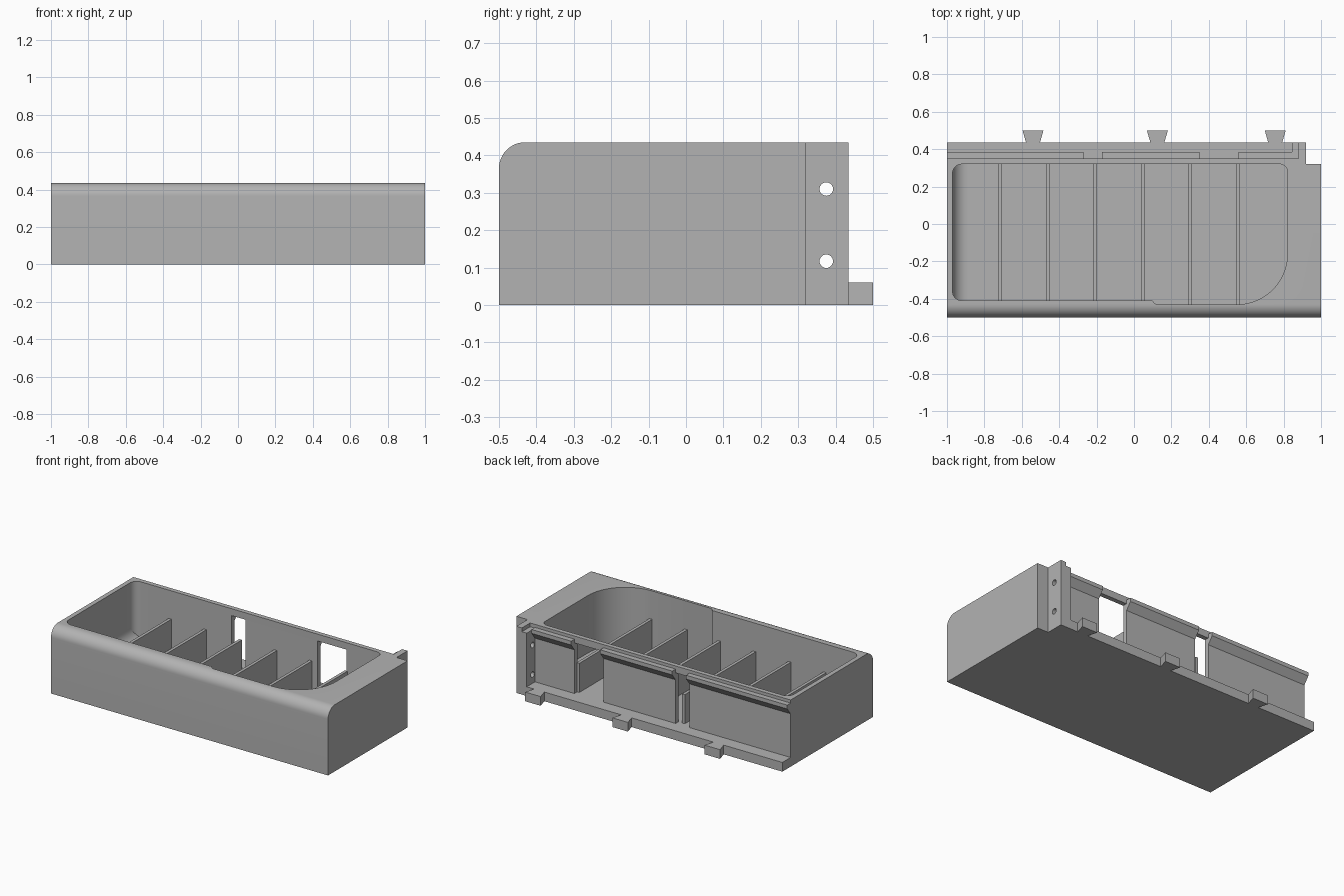
import bpy, bmesh, math
from mathutils import Vector

if "Cube" in bpy.data.objects:
    bpy.data.objects.remove(bpy.data.objects["Cube"])

GREY = (0.45, 0.45, 0.45, 1)
mat = bpy.data.materials.new("plain grey")
mat.use_nodes = True
mat.diffuse_color = GREY
mat.node_tree.nodes["Principled BSDF"].inputs["Base Color"].default_value = GREY

FLOOR, TOP = 0.06, 0.435
BACK = 0.35          # outer face of the rear wall
WINDOWS = [(-0.27, -0.17), (0.35, 0.56)]


def prism(name, points, axis, lo, hi):
    """Extrude a 2D outline along one axis; outline uses the other two in order."""
    def place(p, d):
        c = list(p)
        c.insert("xyz".index(axis), d)
        return Vector(c)
    bm = bmesh.new()
    face = bm.faces.new([bm.verts.new(place(p, lo)) for p in points])
    new = bmesh.ops.extrude_face_region(bm, geom=[face])["geom"]
    shift = place((0, 0), hi - lo)
    bmesh.ops.translate(bm, vec=shift, verts=[v for v in new if isinstance(v, bmesh.types.BMVert)])
    bmesh.ops.recalc_face_normals(bm, faces=bm.faces)
    mesh = bpy.data.meshes.new(name)
    bm.to_mesh(mesh)
    bm.free()
    mesh.materials.append(mat)
    ob = bpy.data.objects.new(name, mesh)
    bpy.context.collection.objects.link(ob)
    return ob


def box(name, x, y, z):
    return prism(name, [(x[0], y[0]), (x[1], y[0]), (x[1], y[1]), (x[0], y[1])], "z", *z)


def arc(cx, cy, r, start, end, n=8):
    angles = [math.radians(start + (end - start) * i / n) for i in range(n + 1)]
    return [(cx + r * math.cos(a), cy + r * math.sin(a)) for a in angles]


def activate(ob):
    bpy.ops.object.select_all(action="DESELECT")
    ob.select_set(True)
    bpy.context.view_layer.objects.active = ob


def cut(ob, cutter):
    cutter.hide_render = True
    mod = ob.modifiers.new("cut", "BOOLEAN")
    mod.operation, mod.solver, mod.object = "DIFFERENCE", "EXACT", cutter
    activate(ob)
    bpy.ops.object.modifier_apply(modifier=mod.name)
    bpy.data.objects.remove(cutter)


def smooth(ob):
    activate(ob)
    bpy.ops.object.shade_smooth_by_angle(angle=math.radians(30))


# Tray body with a rounded front top edge
side = [(-0.5, 0), (BACK, 0), (BACK, TOP), *arc(-0.43, 0.365, 0.07, 90, 180, 12)]
body = prism("tray_body", side, "x", -1, 1)

# Compartment hollow: small corners, one sweeping corner, a slight step in front
hollow = [
    *arc(-0.92, -0.36, 0.05, 180, 270),
    (0.10, -0.41), (0.11, -0.425), (0.125, -0.43),
    *arc(0.55, -0.16, 0.27, 270, 360, 20),
    *arc(0.78, 0.28, 0.04, 0, 90),
    *arc(-0.92, 0.27, 0.05, 90, 180),
]
cut(body, prism("hollow_cutter", hollow, "z", FLOOR, 0.6))

# Rear windows and the notch at the rear corner
for x in WINDOWS:
    cut(body, box("window_cutter", x, (0.25, 0.4), (FLOOR, 0.39)))
cut(body, box("notch_cutter", (0.92, 1.1), (0.32, 0.5), (-0.1, 0.6)))
smooth(body)

# Curved scoop where the floor meets the end wall
scoop = [(-0.975, FLOOR - 0.005), (-0.89, FLOOR - 0.005), *arc(-0.89, FLOOR + 0.08, 0.08, 270, 180),
         (-0.975, FLOOR + 0.08)]
smooth(prism("floor_scoop", scoop, "y", -0.415, 0.325))

# Evenly spaced dividers
for i in range(6):
    x = -0.715 + i * 0.254
    front = -0.415 if x < 0.1 else -0.432
    box(f"divider_{i + 1}", (x - 0.01, x + 0.01), (front, 0.322), (FLOOR - 0.005, 0.25))

# Rear ledge with dovetail tabs
ledge = [(-1, BACK), (-1, 0.435)]
for x in (-0.54, 0.125, 0.755):
    ledge += [(x - 0.037, 0.435), (x - 0.056, 0.5), (x + 0.056, 0.5), (x + 0.037, 0.435)]
ledge += [(0.92, 0.435), (0.92, BACK)]
prism("dovetail_ledge", ledge, "z", 0, FLOOR)

# Hooked rail on each rear wall panel
hook = [(BACK, 0.415), (0.385, 0.415), (0.385, 0.39), (BACK, 0.345)]
edges = [-1, *[x for w in WINDOWS for x in w], 0.845]
for i, (lo, hi) in enumerate(zip(edges[::2], edges[1::2])):
    prism(f"rear_rail_{i + 1}", hook, "x", lo, hi)

# Stepped end plate with two screw holes
step = [(0.845, FLOOR), (0.92, FLOOR), (0.92, TOP), (0.88, TOP), (0.88, 0.41), (0.845, 0.41)]
plate = prism("end_plate", step, "y", BACK, 0.435)
for z in (0.117, 0.31):
    cut(plate, prism("hole_cutter", arc(0.375, z, 0.018, 0, 345, 23), "x", 0.8, 1))
smooth(plate)
